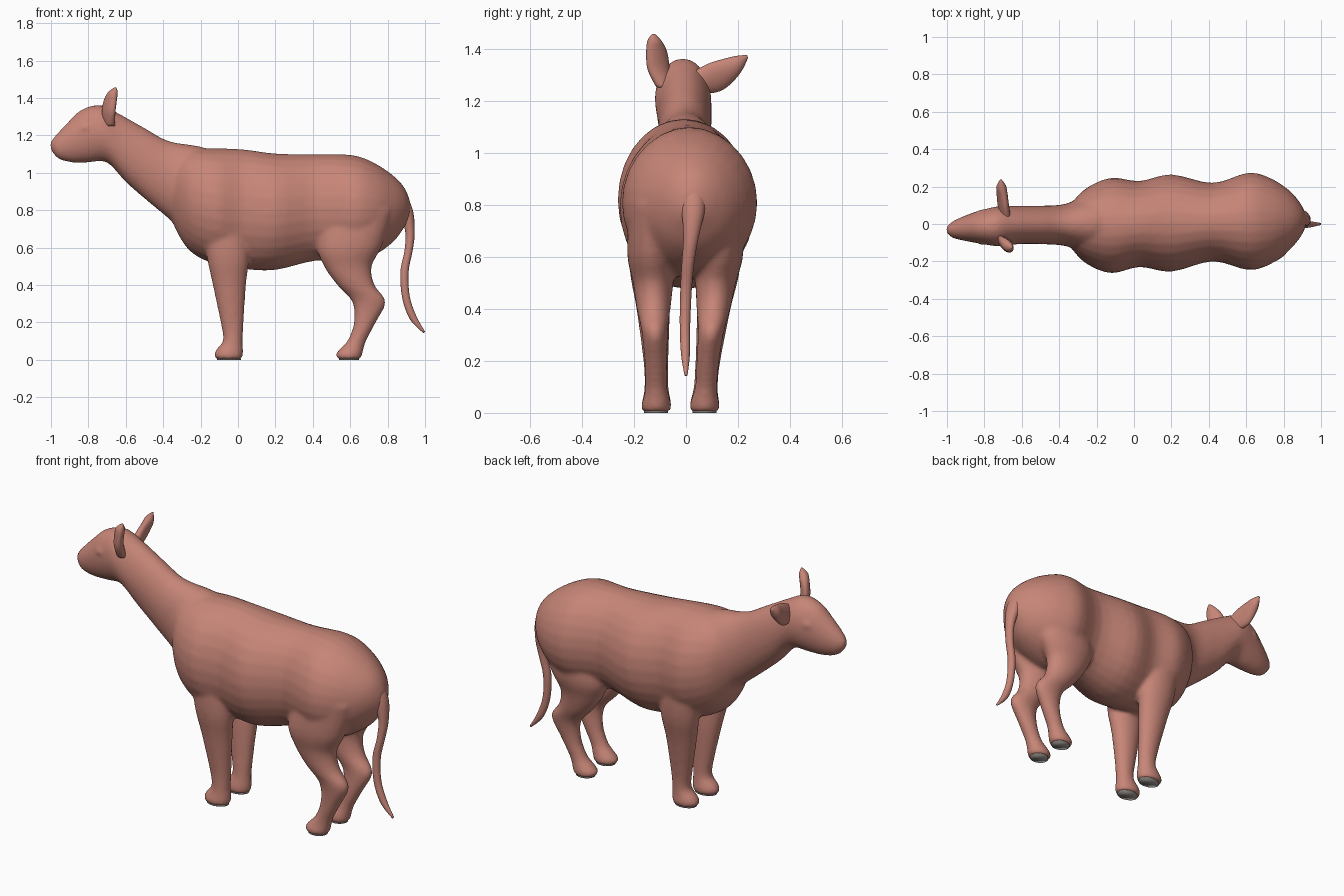
import bpy, bmesh, math
from mathutils import Vector


def material(name, rgb):
    m = bpy.data.materials.new(name)
    m.diffuse_color = (*rgb, 1)
    return m


hide = material("warm pink brown", (0.57, 0.235, 0.185))
pad = material("sole grey", (0.32, 0.29, 0.27))


def smooth_rows(rows, steps):
    """Catmull-Rom interpolation between rows of numbers."""
    out = []
    n = len(rows)
    for i in range(n - 1):
        a, b, c, d = (rows[max(0, min(n - 1, k))] for k in (i - 1, i, i + 1, i + 2))
        for s in range(steps):
            t = s / steps
            out.append([0.5 * (2 * q + (r - p) * t + (2 * p - 5 * q + 4 * r - w) * t * t
                               + (3 * q - p - 3 * r + w) * t ** 3)
                        for p, q, r, w in zip(a, b, c, d)])
    out.append(list(rows[-1]))
    return out


def loft(bm, rings, sides=28):
    """Closed tube through elliptical rings given as centre, u, v."""
    loops = []
    for c, u, v in rings:
        loops.append([bm.verts.new(c + u * math.cos(a) + v * math.sin(a))
                      for a in (2 * math.pi * k / sides for k in range(sides))])
    for p, q in zip(loops, loops[1:]):
        for k in range(sides):
            j = (k + 1) % sides
            bm.faces.new((p[k], p[j], q[j], q[k]))
    bm.faces.new(loops[0][::-1])
    bm.faces.new(loops[-1])


def side_profile(bm, rows, steps=4):
    """Rows: x, z of one edge, x, z of the opposite edge, y centre, half width."""
    rings = []
    for x1, z1, x2, z2, y, w in smooth_rows(rows, steps):
        rings.append((Vector(((x1 + x2) / 2, y, (z1 + z2) / 2)),
                      Vector(((x1 - x2) / 2, 0, (z1 - z2) / 2)), Vector((0, w, 0))))
    loft(bm, rings)


def finish(bm, name, mat, voxel=None, iterations=6):
    bmesh.ops.recalc_face_normals(bm, faces=bm.faces)
    for f in bm.faces:
        f.smooth = True
    me = bpy.data.meshes.new(name)
    bm.to_mesh(me)
    bm.free()
    me.materials.append(mat)
    ob = bpy.data.objects.new(name, me)
    bpy.context.collection.objects.link(ob)
    if voxel:
        r = ob.modifiers.new("fuse", "REMESH")
        r.mode = "VOXEL"
        r.voxel_size = voxel
        r.use_smooth_shade = True
        s = ob.modifiers.new("soften", "SMOOTH")
        s.factor = 0.5
        s.iterations = iterations
    return ob


body = bmesh.new()

# torso, chest to rump
torso = [(-0.365, 0.98, -0.365, 0.80, -0.01, 0.05), (-0.33, 1.09, -0.33, 0.69, -0.01, 0.125),
         (-0.25, 1.125, -0.25, 0.575, -0.01, 0.205), (-0.12, 1.13, -0.12, 0.51, -0.008, 0.255),
         (0.03, 1.125, 0.03, 0.485, 0, 0.23), (0.20, 1.103, 0.20, 0.48, 0.005, 0.26),
         (0.42, 1.098, 0.42, 0.53, 0.01, 0.21), (0.61, 1.095, 0.61, 0.52, 0.014, 0.26),
         (0.73, 1.052, 0.73, 0.56, 0.015, 0.23), (0.83, 0.985, 0.83, 0.63, 0.02, 0.16),
         (0.89, 0.92, 0.89, 0.71, 0.02, 0.09), (0.92, 0.85, 0.92, 0.76, 0.02, 0.03)]
side_profile(body, torso)

# head and neck
head = [(-1.006, 1.16, -1.0, 1.12, -0.03, 0.015), (-0.975, 1.20, -0.96, 1.075, -0.03, 0.045),
        (-0.90, 1.28, -0.89, 1.055, -0.022, 0.07), (-0.835, 1.338, -0.80, 1.055, -0.016, 0.09),
        (-0.74, 1.362, -0.70, 1.055, -0.012, 0.108), (-0.64, 1.318, -0.60, 0.95, -0.005, 0.103),
        (-0.50, 1.24, -0.48, 0.845, -0.005, 0.103), (-0.37, 1.17, -0.36, 0.745, -0.005, 0.113),
        (-0.20, 1.14, -0.28, 0.66, 0, 0.16), (-0.05, 1.09, -0.10, 0.70, 0, 0.16)]
side_profile(body, head)

# legs: front x, back x, z, y offset, half width
front_leg = [(-0.19, 0.05, 0.78, 0.15, 0.07), (-0.168, 0.06, 0.56, 0.138, 0.075),
             (-0.135, 0.043, 0.40, 0.117, 0.064), (-0.093, 0.03, 0.20, 0.1, 0.048),
             (-0.08, 0.025, 0.105, 0.095, 0.046), (-0.112, 0.027, 0.06, 0.093, 0.052),
             (-0.128, 0.027, 0.03, 0.093, 0.058), (-0.118, 0.022, 0.003, 0.093, 0.053)]
hind_leg = [(0.47, 0.83, 0.80, 0.12, 0.10), (0.425, 0.77, 0.61, 0.128, 0.095),
            (0.46, 0.715, 0.50, 0.12, 0.078), (0.53, 0.73, 0.40, 0.115, 0.065),
            (0.61, 0.79, 0.31, 0.108, 0.05), (0.62, 0.737, 0.20, 0.1, 0.044),
            (0.587, 0.687, 0.105, 0.096, 0.042), (0.547, 0.672, 0.06, 0.093, 0.05),
            (0.523, 0.665, 0.03, 0.093, 0.058), (0.533, 0.655, 0.003, 0.093, 0.053)]
for leg in (front_leg, hind_leg):
    for s in (-1, 1):
        side_profile(body, [(a, z, b, z, s * y - 0.022 * max(0, 1 - z / 0.7), w)
                            for a, b, z, y, w in leg])

# brow bumps over the eyes
for s in (-1, 1):
    side_profile(body, [(-0.85 + i * 0.02, 1.24 + h, -0.85 + i * 0.02, 1.24 - h, s * 0.072 - 0.016, h)
                        for i, h in enumerate((0.004, 0.02, 0.024, 0.02, 0.004))])

finish(body, "body", hide, voxel=0.012)


# ears: flattened leaves; rows of centre and half width
def ear(name, rows, across, thick):
    bm = bmesh.new()
    u = Vector(across).normalized()
    axis = Vector(rows[-1][:3]) - Vector(rows[0][:3])
    v = axis.cross(u).normalized()
    loft(bm, [(Vector((x, y, z)), u * w, v * min(thick, w * 0.8))
              for x, y, z, w in smooth_rows(rows, 4)])
    finish(bm, name, hide)


ear("front_ear", [(-0.685, -0.085, 1.25, 0.03), (-0.692, -0.105, 1.32, 0.05),
                  (-0.682, -0.113, 1.39, 0.046), (-0.667, -0.122, 1.435, 0.026),
                  (-0.655, -0.125, 1.457, 0.005)], (0.6, -0.8, 0), 0.026)
ear("rear_ear", [(-0.69, 0.05, 1.27, 0.05), (-0.70, 0.11, 1.29, 0.06),
                 (-0.705, 0.16, 1.315, 0.05), (-0.71, 0.205, 1.345, 0.03),
                 (-0.712, 0.236, 1.37, 0.006)], (0.3, -0.35, 0.9), 0.027)

# tail
tail = bmesh.new()
side_profile(tail, [(0.89, 0.90, 0.84, 0.80, 0.025, 0.05), (0.935, 0.80, 0.87, 0.76, 0.028, 0.045),
                    (0.945, 0.68, 0.895, 0.68, 0.02, 0.03), (0.933, 0.58, 0.89, 0.58, 0.008, 0.024),
                    (0.912, 0.47, 0.868, 0.47, 0, 0.022), (0.918, 0.34, 0.878, 0.33, -0.004, 0.02),
                    (0.953, 0.235, 0.92, 0.215, -0.002, 0.017), (1.0, 0.15, 0.992, 0.142, 0, 0.006)])
finish(tail, "tail", hide)

# soles under the feet
for name, x1, x2 in (("front_sole", -0.112, 0.015), ("hind_sole", 0.54, 0.648)):
    for s in (-1, 1):
        bm = bmesh.new()
        side_profile(bm, [(x1, z, x2, z, s * 0.093 - 0.022, 0.046) for z in (0, 0.008)], 1)
        finish(bm, name, pad)
